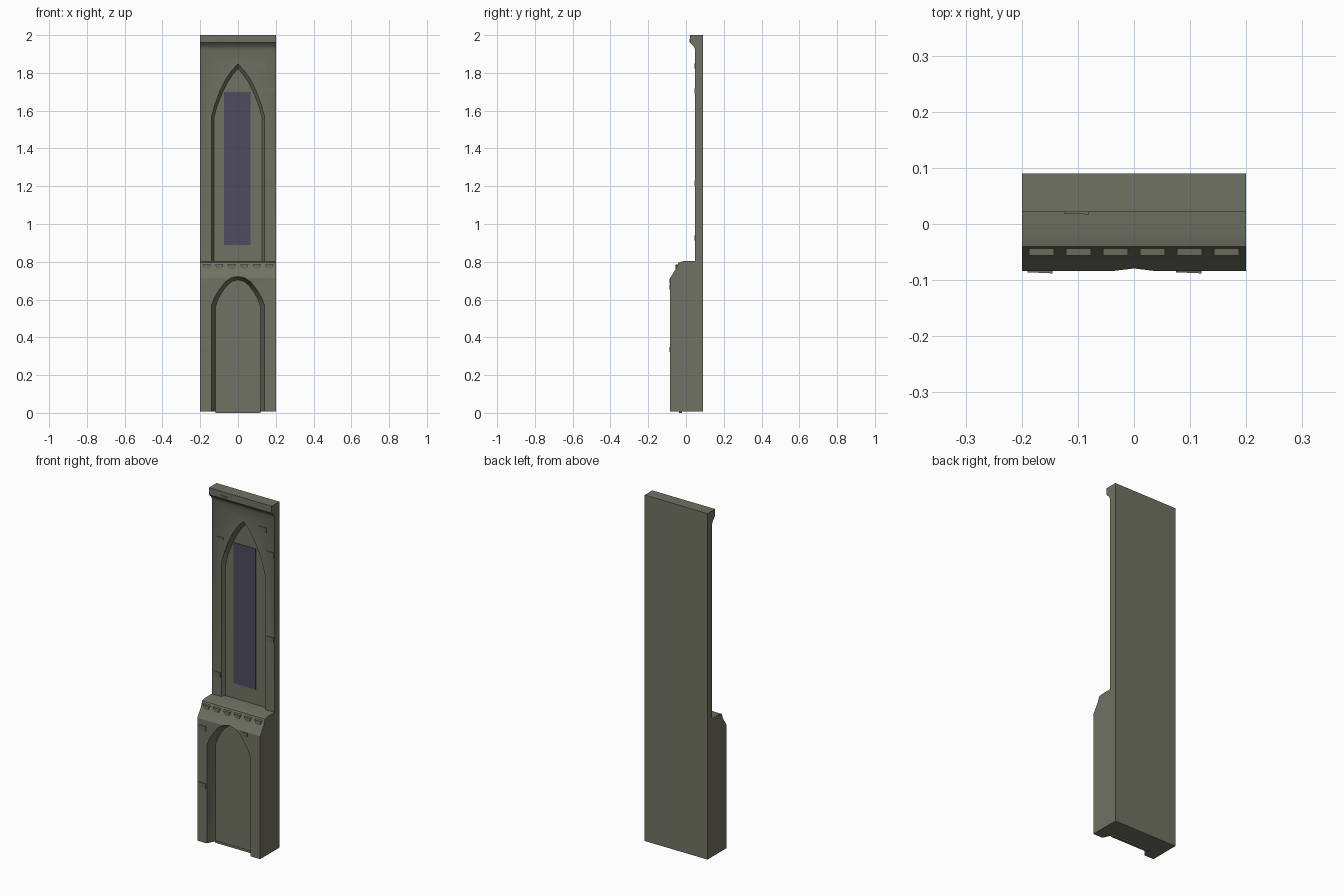
import bpy, bmesh

if "Cube" in bpy.data.objects:
    bpy.data.objects.remove(bpy.data.objects["Cube"])

def material(name, rgb):
    m = bpy.data.materials.new(name)
    m.diffuse_color = (*rgb, 1)
    m.use_nodes = True
    m.node_tree.nodes["Principled BSDF"].inputs["Base Color"].default_value = m.diffuse_color
    return m

STONE = material("grey_green_stone", (0.165, 0.169, 0.125))
GLASS = material("dusky_violet_glass", (0.078, 0.070, 0.118))

def loft(name, rings, mat=STONE):
    """Solid from matching closed rings, capped at both ends."""
    bm = bmesh.new()
    rows = [[bm.verts.new(p) for p in ring] for ring in rings]
    n = len(rows[0])
    for a, b in zip(rows, rows[1:]):
        for i in range(n):
            bm.faces.new((a[i], a[(i + 1) % n], b[(i + 1) % n], b[i]))
    bm.faces.new(rows[0])
    bm.faces.new(rows[-1][::-1])
    bmesh.ops.recalc_face_normals(bm, faces=bm.faces)
    me = bpy.data.meshes.new(name)
    bm.to_mesh(me)
    bm.free()
    me.materials.append(mat)
    ob = bpy.data.objects.new(name, me)
    bpy.context.collection.objects.link(ob)
    return ob

def side_profile(name, yz):
    """Extrude a (y, z) profile over the panel width."""
    return loft(name, [[(x, y, z) for y, z in yz] for x in (-0.2, 0.2)])

def box(name, x0, x1, y0, y1, z0, z1, mat=STONE):
    ring = [(x0, z0), (x1, z0), (x1, z1), (x0, z1)]
    return loft(name, [[(x, y, z) for x, z in ring] for y in (y0, y1)], mat)

def arch(half, bottom, y):
    """Mirror the right half of an arch (springer to apex) into a ring."""
    right = [(half[0][0], bottom)] + half
    left = [(-x, z) for x, z in right[-2::-1]]
    return [(x, y, z) for x, z in right + left]

def cut(ob, cutter):
    cutter.hide_render = True
    mod = ob.modifiers.new("niche", 'BOOLEAN')
    mod.operation, mod.solver, mod.object = 'DIFFERENCE', 'EXACT', cutter
    bpy.context.view_layer.objects.active = ob
    bpy.ops.object.modifier_apply(modifier=mod.name)
    bpy.data.objects.remove(cutter)

def smooth(ob):
    bpy.ops.object.select_all(action='DESELECT')
    ob.select_set(True)
    bpy.context.view_layer.objects.active = ob
    bpy.ops.object.shade_smooth_by_angle(angle=0.5)

# Lower block with sloping top and rounded niche
base = side_profile("lower_block", [
    (0.09, 0.008), (-0.084, 0.008), (-0.084, 0.715), (-0.05, 0.768),
    (-0.04, 0.797), (-0.015, 0.803), (0.09, 0.803)])
outer = [(0.14, 0.57), (0.125, 0.61), (0.098, 0.655), (0.066, 0.695), (0.034, 0.716), (0, 0.724)]
inner = [(0.118, 0.565), (0.106, 0.60), (0.084, 0.64), (0.058, 0.675), (0.03, 0.697), (0, 0.704)]
cut(base, loft("lower_cutter", [arch(outer, -0.1, -0.2), arch(outer, -0.1, -0.083),
                                arch(inner, -0.1, -0.036)]))
smooth(base)

# Foot of the niche, reaching the ground
box("niche_foot", -0.12, 0.12, -0.038, -0.02, 0, 0.012)

# Upper wall with cornice and pointed recess
wall = side_profile("upper_wall", [
    (0.09, 0.803), (0.048, 0.803), (0.048, 1.925), (0.04, 1.942),
    (0.021, 1.96), (0.021, 2.0), (0.09, 2.0)])
outer = [(0.14, 1.57), (0.124, 1.63), (0.098, 1.70), (0.066, 1.765), (0.034, 1.812), (0, 1.848)]
inner = [(0.128, 1.56), (0.112, 1.62), (0.087, 1.685), (0.058, 1.745), (0.029, 1.79), (0, 1.822)]
cut(wall, loft("upper_cutter", [arch(outer, 0.7, -0.1), arch(outer, 0.7, 0.049),
                                arch(inner, 0.7, 0.07)]))
smooth(wall)

# Window plate in the recess
box("window", -0.075, 0.065, 0.067, 0.072, 0.89, 1.70, GLASS)

# Row of hanging teeth below the ledge
for i in range(6):
    x = -0.165 + i * 0.066
    ring = [(x - 0.022, 0.788), (x - 0.012, 0.765), (x + 0.012, 0.765), (x + 0.022, 0.788)]
    loft("ledge_tooth", [[(a, -0.035, z) for a, z in ring], [(a, -0.056, z - 0.003) for a, z in ring]])

# Slightly raised bricks, fading into the wall at the lower left
def brick(x0, x1, top, y, height=0.028):
    ring = [(x0, top, 0.002), (x1, top, 0.004), (x1, top - height, 0.003), (x0, top - height, -0.001)]
    loft("raised_brick", [[(x, y - d, z) for x, z, d in ring],
                          [(x, y + 0.005, z) for x, z, d in ring]])

for x0, x1, top in ((-0.17, -0.125, 1.72), (0.10, 0.148, 1.85), (0.145, 0.195, 1.72),
                    (0.145, 0.195, 1.23), (-0.195, -0.145, 0.94)):
    brick(x0, x1, top, 0.048)
for x0, x1, top in ((-0.19, -0.145, 0.68), (0.075, 0.12, 0.712), (-0.19, -0.145, 0.35)):
    brick(x0, x1, top, -0.084)
brick(-0.125, -0.08, 1.978, 0.021, 0.016)
